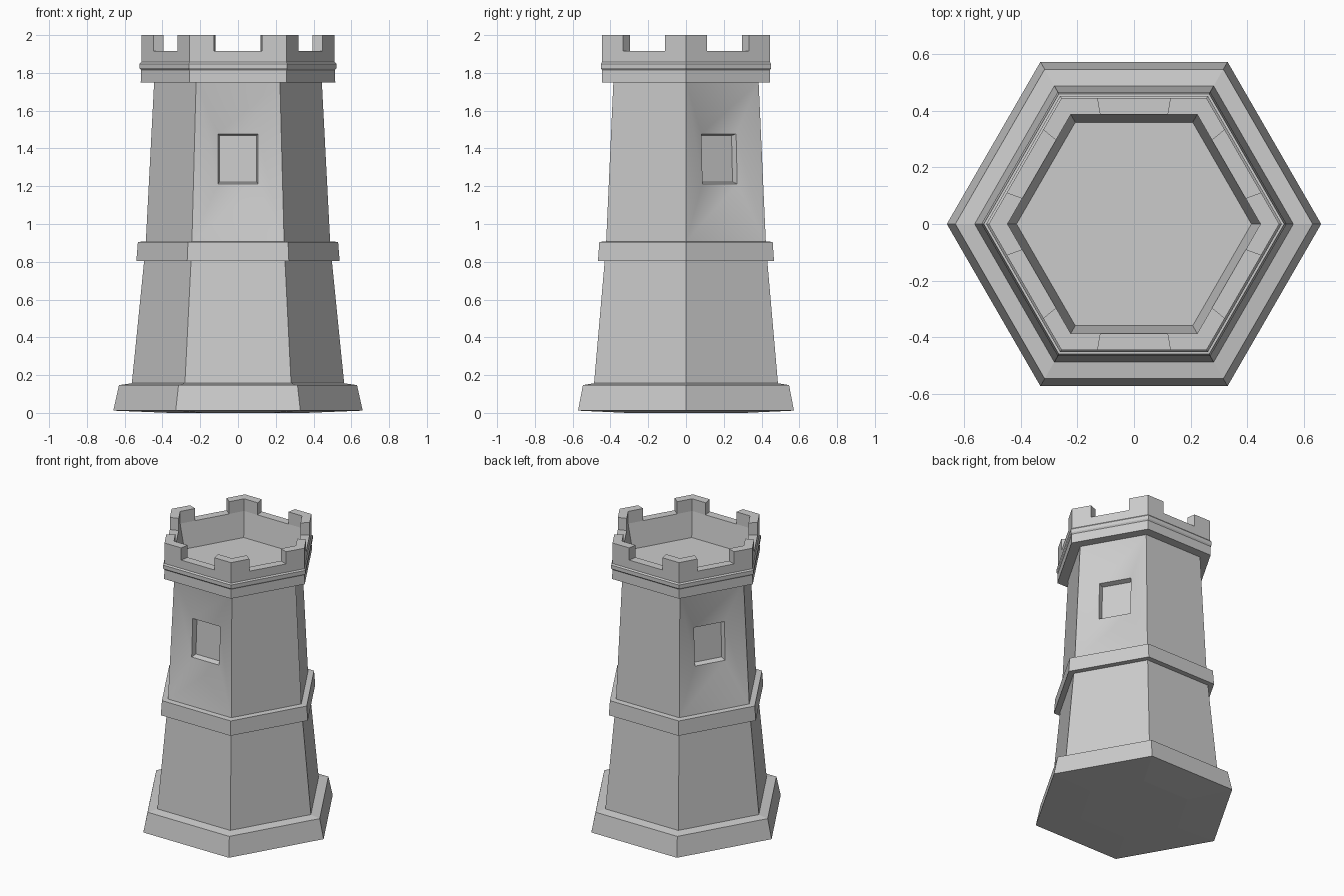
import bpy, bmesh
from math import sin, cos, radians
from mathutils import Vector

if "Cube" in bpy.data.objects:
    bpy.data.objects.remove(bpy.data.objects["Cube"])


def corner(r, k, z):
    a = radians(60 * k)
    return Vector((r * cos(a), r * sin(a), z))


def finish(name, bm, smooth=False):
    bmesh.ops.remove_doubles(bm, verts=bm.verts, dist=1e-5)
    bmesh.ops.recalc_face_normals(bm, faces=bm.faces)
    me = bpy.data.meshes.new(name)
    bm.to_mesh(me)
    bm.free()
    ob = bpy.data.objects.new(name, me)
    bpy.context.collection.objects.link(ob)
    # open shells: make sure the faces point outward
    if smooth:
        bpy.context.view_layer.objects.active = ob
        ob.select_set(True)
        bpy.ops.object.shade_smooth_by_angle(angle=radians(35))
        ob.select_set(False)
    return ob


def hex_lathe(name, profile, cap_start=False, cap_end=False):
    """Six-sided shell through a list of (radius, z)."""
    bm = bmesh.new()
    rings = [[bm.verts.new(corner(r, k, z)) for k in range(6)] for r, z in profile]
    for a, b in zip(rings, rings[1:]):
        for k in range(6):
            n = (k + 1) % 6
            bm.faces.new((a[k], a[n], b[n], b[k]))
    if cap_start:
        bm.faces.new(rings[0][::-1])
    if cap_end:
        bm.faces.new(rings[-1])
    return finish(name, bm)


# Stepped foot
hex_lathe("base", [(0.36, 0.0), (0.66, 0.012), (0.63, 0.147), (0.562, 0.157)],
          cap_start=True)
# Lower tapered walls
hex_lathe("lower_wall", [(0.562, 0.157), (0.497, 0.805)])
# Band around the middle
hex_lathe("middle_band", [(0.497, 0.805), (0.538, 0.805), (0.53, 0.905), (0.488, 0.908)])

# Upper walls, with dented window faces on every other side
Z0, Z1, R0, R1 = 0.905, 1.75, 0.488, 0.444
DENT, RECESS = 0.05, 0.035
bm = bmesh.new()
for k in range(6):
    quad = [corner(R0, k, Z0), corner(R0, k + 1, Z0),
            corner(R1, k + 1, Z1), corner(R1, k, Z1)]
    if k % 2:
        bm.faces.new([bm.verts.new(p) for p in quad])
        continue
    a = radians(60 * k + 30)
    normal, side = Vector((cos(a), sin(a), 0)), Vector((-sin(a), cos(a), 0))

    def window_ring(hw, z_lo, z_hi, depth):
        pts = []
        for s, z in ((-hw, z_lo), (hw, z_lo), (hw, z_hi), (-hw, z_hi)):
            r = R0 + (R1 - R0) * (z - Z0) / (Z1 - Z0)
            pts.append(normal * (r * cos(radians(30)) - depth) + side * s + Vector((0, 0, z)))
        return pts

    loops = [quad, window_ring(0.106, 1.213, 1.477, DENT),
             window_ring(0.098, 1.223, 1.468, DENT + RECESS)]
    loops = [[bm.verts.new(p) for p in loop] for loop in loops]
    for o, i in zip(loops, loops[1:]):
        for j in range(4):
            n = (j + 1) % 4
            bm.faces.new((o[j], o[n], i[n], i[j]))
    bm.faces.new(loops[-1])
finish("upper_wall_with_windows", bm, smooth=True)

# Cornice, trim ring, parapet and sunken floor
hex_lathe("cornice_and_parapet",
          [(0.444, 1.75), (0.515, 1.75), (0.513, 1.815), (0.521, 1.825), (0.521, 1.848),
           (0.512, 1.857), (0.512, 1.915), (0.446, 1.915), (0.414, 1.745)],
          cap_end=True)

# Corner merlons
RO, RI = 0.512, 0.446
bm = bmesh.new()
for k in range(6):
    outline = []
    for r, t, d in ((RO, 0.25, -1), (RO, 0, 1), (RO, 0.25, 1),
                    (RI, 0.235, 1), (RI, 0, 1), (RI, 0.235, -1)):
        outline.append(corner(r, k, 1.915).lerp(corner(r, k + d, 1.915), t))
    low = [bm.verts.new(p) for p in outline]
    top = [bm.verts.new(p + Vector((0, 0, 0.085))) for p in outline]
    for j in range(6):
        n = (j + 1) % 6
        bm.faces.new((low[j], low[n], top[n], top[j]))
    bm.faces.new(top)
finish("merlons", bm)
